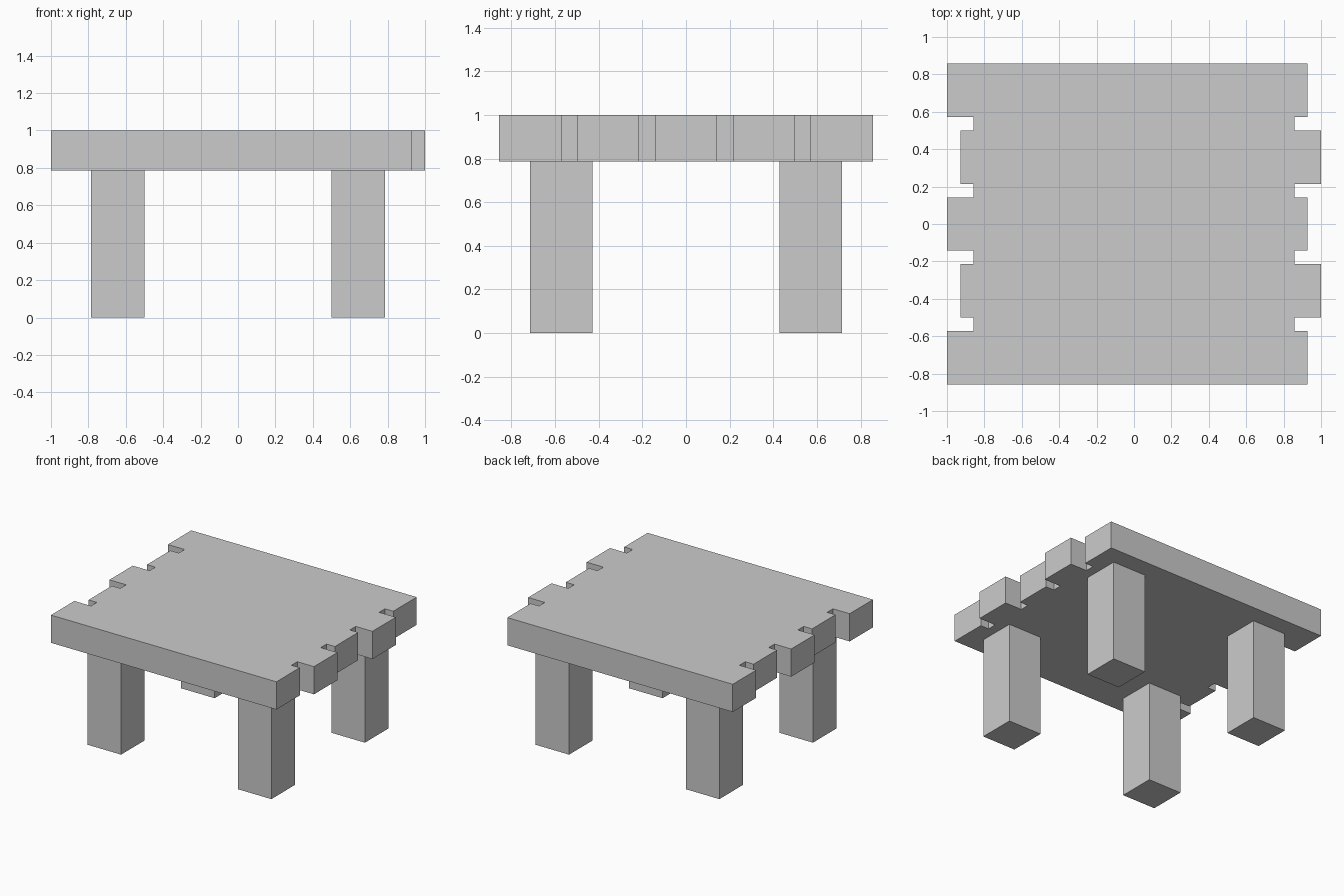
import bpy, bmesh

if "Cube" in bpy.data.objects:
    bpy.data.objects.remove(bpy.data.objects["Cube"])

U = 1 / 14            # modelling grid unit
TOP, UNDER = 14 * U, 11 * U


def prism(name, outline, z0, z1):
    """Extrude a flat outline from z0 up to z1."""
    bm = bmesh.new()
    face = bm.faces.new([bm.verts.new((x, y, z0)) for x, y in outline])
    ext = bmesh.ops.extrude_face_region(bm, geom=[face], use_keep_orig=True)
    moved = [g for g in ext["geom"] if isinstance(g, bmesh.types.BMVert)]
    bmesh.ops.translate(bm, verts=moved, vec=(0, 0, z1 - z0))
    bmesh.ops.recalc_face_normals(bm, faces=bm.faces)
    mesh = bpy.data.meshes.new(name)
    bm.to_mesh(mesh)
    bm.free()
    obj = bpy.data.objects.new(name, mesh)
    bpy.context.collection.objects.link(obj)
    return obj


# Table top: five staggered planks joined by four narrower, shorter strips
left, right = [], []
y = -12
for i in range(5):
    shift = i % 2
    rows = [(4, -14 + shift, 13 + shift)]
    if i < 4:
        rows.append((1, -12, 12))
    for width, x0, x1 in rows:
        left += [(x0 * U, y * U), (x0 * U, (y + width) * U)]
        right += [(x1 * U, y * U), (x1 * U, (y + width) * U)]
        y += width
prism("table_top", right + left[::-1], UNDER, TOP)

# Four square legs
for sy, depth in ((-1, "front"), (1, "back")):
    for sx, side in ((-1, "left"), (1, "right")):
        xa, xb, ya, yb = 7 * U * sx, 11 * U * sx, 6 * U * sy, 10 * U * sy
        prism(f"{depth}_{side}_leg", [(xa, ya), (xb, ya), (xb, yb), (xa, yb)], 0, UNDER)
